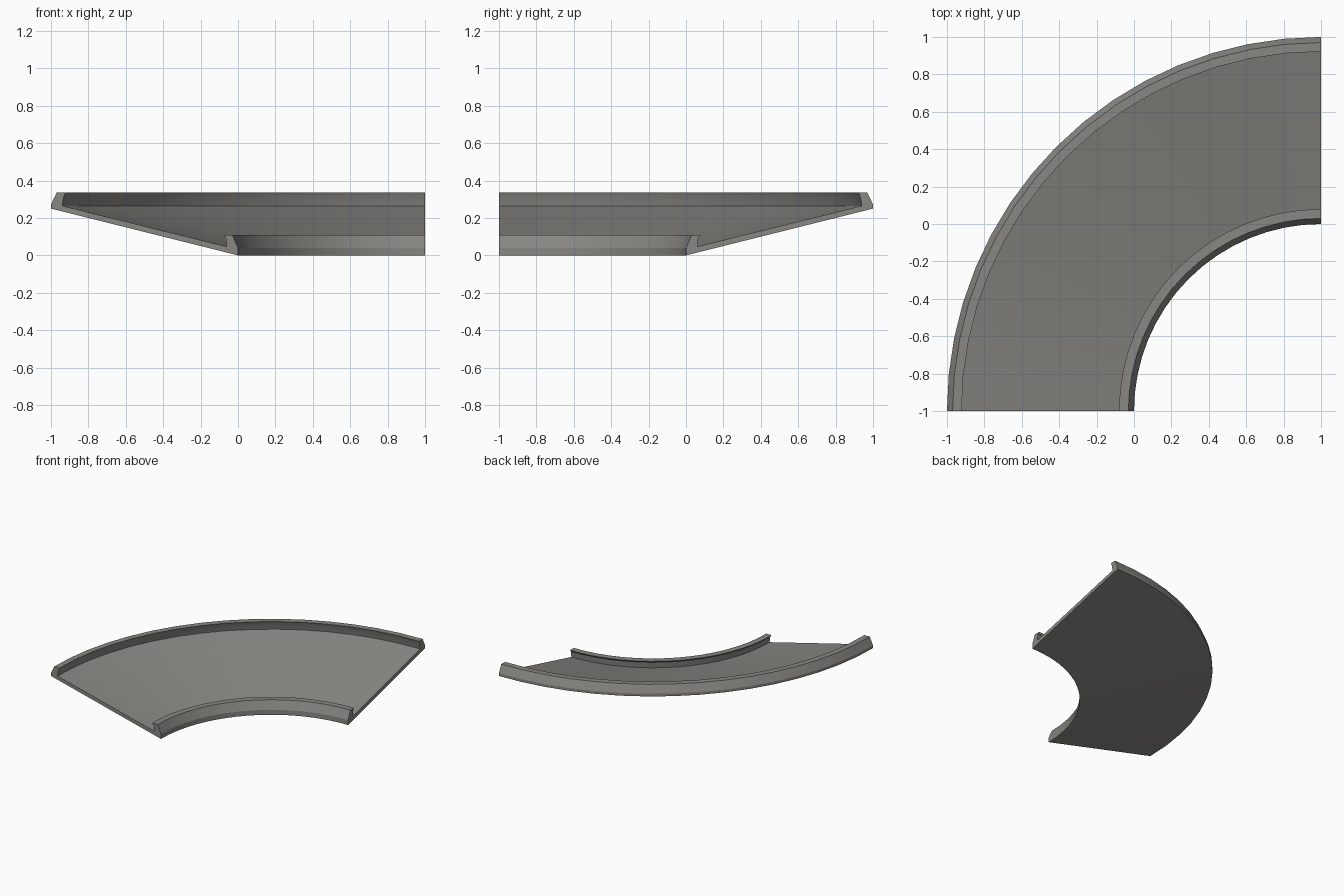
import bpy, bmesh, math

if "Cube" in bpy.data.objects:
    bpy.data.objects.remove(bpy.data.objects["Cube"])

STEPS = 16            # segments over the quarter turn
CX, CY = 1.0, -1.0    # centre of the bend

stone = bpy.data.materials.new("warm grey")
stone.diffuse_color = (0.25, 0.243, 0.225, 1)
stone.use_nodes = True
stone.node_tree.nodes["Principled BSDF"].inputs["Base Color"].default_value = stone.diffuse_color


def sweep(name, profile):
    """Sweep a closed (radius, height) profile through the quarter bend."""
    bm = bmesh.new()
    rings = []
    for i in range(STEPS + 1):
        a = math.pi / 2 + math.pi / 2 * i / STEPS
        rings.append([bm.verts.new((CX + r * math.cos(a), CY + r * math.sin(a), z))
                      for r, z in profile])
    n = len(profile)
    for p, q in zip(rings, rings[1:]):
        for j in range(n):
            k = (j + 1) % n
            bm.faces.new((p[j], p[k], q[k], q[j]))
    bm.faces.new(rings[0])
    bm.faces.new(rings[-1])
    bmesh.ops.recalc_face_normals(bm, faces=bm.faces)
    mesh = bpy.data.meshes.new(name)
    bm.to_mesh(mesh)
    bm.free()
    mesh.materials.append(stone)
    obj = bpy.data.objects.new(name, mesh)
    bpy.context.collection.objects.link(obj)
    bpy.ops.object.select_all(action='DESELECT')
    obj.select_set(True)
    bpy.context.view_layer.objects.active = obj
    bpy.ops.object.shade_smooth_by_angle(angle=math.radians(15))
    return obj


# Banked deck with a lipped rim along the inner and outer edge
sweep("banked_curve", [
    (1.0, 0.0), (2.0, 0.25),                       # underside
    (2.0, 0.272), (1.97, 0.336),                   # outer rim, outside
    (1.922, 0.336), (1.93, 0.318), (1.94, 0.265),  # outer lip and wall
    (1.06, 0.047),                                 # deck surface
    (1.066, 0.095), (1.08, 0.11),                  # inner wall and lip
    (1.03, 0.11), (1.0, 0.04),                     # inner rim
])
